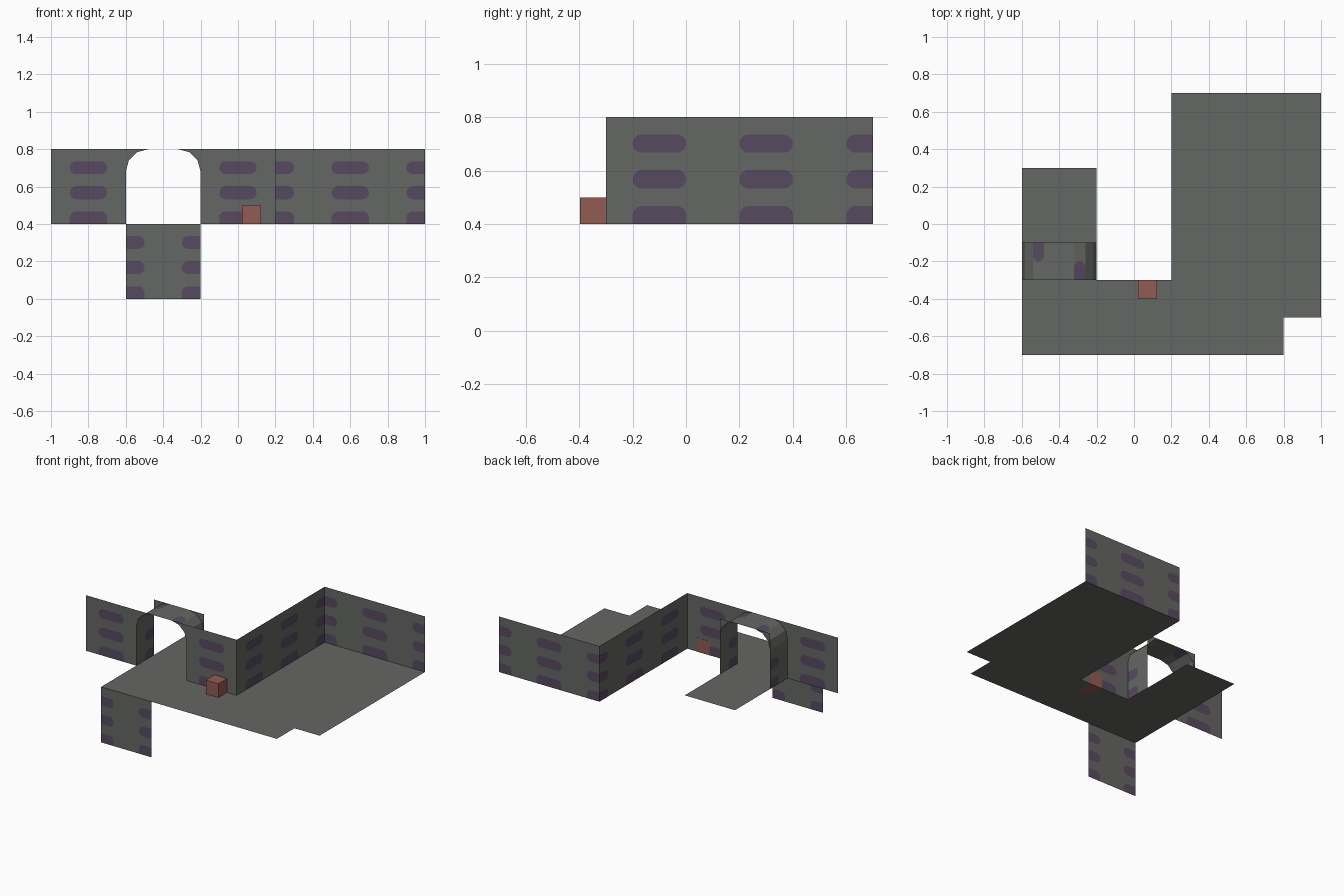
import bpy, bmesh, math
from mathutils import Vector

if "Cube" in bpy.data.objects:
    bpy.data.objects.remove(bpy.data.objects["Cube"])


def material(name, rgb):
    m = bpy.data.materials.new(name)
    m.diffuse_color = (*rgb, 1)
    m.use_nodes = True
    m.node_tree.nodes["Principled BSDF"].inputs["Base Color"].default_value = m.diffuse_color
    return m


GREY = material("stone grey", (0.130, 0.136, 0.125))
PURPLE = material("dull purple", (0.094, 0.068, 0.118))
RED = material("brick red", (0.29, 0.108, 0.088))
UP = Vector((0, 0, 1))
# Slot rows on every wall: (bottom, top, kind)
ROWS = [(0, .067, "flat"), (.067, .132, ""), (.132, .203, "round"),
        (.203, .267, ""), (.267, .335, "round"), (.335, .4, "")]


def finish(name, bm, mats=(GREY, PURPLE)):
    bmesh.ops.remove_doubles(bm, verts=bm.verts, dist=1e-5)
    me = bpy.data.meshes.new(name)
    bm.to_mesh(me)
    bm.free()
    for m in mats:
        me.materials.append(m)
    ob = bpy.data.objects.new(name, me)
    bpy.context.collection.objects.link(ob)
    return ob


def face(bm, pts, mat=0):
    f = bm.faces.new([bm.verts.new(p) for p in pts])
    f.material_index = mat


def cell(bm, at, u0, u1, v0, v1, side=".", kind=""):
    """One wall cell; L / R cells hold half a slot rounded at low / high u."""
    if side == "." or not kind:
        face(bm, [at(u0, v0), at(u1, v0), at(u1, v1), at(u0, v1)])
        return
    # Work in the L layout, and mirror it for R
    def pt(a, b):
        return at(u0 + a if side == "L" else u1 - a, v0 + b)

    def add(pts, mat):
        pts = [pt(*p) for p in pts]
        face(bm, pts if side == "L" else pts[::-1], mat)
    w, h = u1 - u0, v1 - v0
    r = h / 2
    arc = [(r - r * math.sin(math.radians(a)), h - r + r * math.cos(math.radians(a)))
           for a in range(0, 91, 18)]
    add([(0, h)] + arc[::-1], 0)
    if kind == "round":
        low = [(a, h - b) for a, b in arc][::-1]
        add([(0, 0)] + low[::-1], 0)
        add([(w, 0), (w, h)] + arc + low[1:], 1)
    else:
        add([(w, 0), (w, h)] + arc + [(0, 0)], 1)


def slots(bm, origin, udir, cols, height=.4):
    """Fill a wall with 0.1 wide columns of slot cells."""
    o, d = Vector(origin), Vector(udir)
    at = lambda u, v: o + d * u + UP * v
    for i, c in enumerate(cols):
        for v0, v1, kind in ROWS:
            if v0 < height:
                top = min(v1, height)
                cell(bm, at, i * .1, i * .1 + .1, v0, top, c, kind if top == v1 else "")


# Straight walls
for name, origin, d, cols in [
        ("front_wall_left", (-1, -.3, .4), (1, 0, 0), ".LR."),
        ("front_wall_right", (-.2, -.3, .4), (1, 0, 0), ".LR."),
        ("side_wall", (.2, -.3, .4), (0, 1, 0), ".LR..LR..L"),
        ("back_wall", (.2, .7, .4), (1, 0, 0), "R..LR..L"),
        ("lower_wall", (-.6, -.7, 0), (1, 0, 0), "R..L")]:
    bm = bmesh.new()
    slots(bm, origin, d, cols)
    finish(name, bm)

# Arched passage: one half, repeated by a half turn about its centre
arc = [Vector((-.48 - .12 * math.cos(math.radians(a)), 0,
               .68 + .12 * math.sin(math.radians(a)))) for a in (0, 30, 60, 90)]
arc.append(Vector((-.4, 0, .8)))
for half, turn in (("left", 0), ("right", 1)):
    bm = bmesh.new()
    slots(bm, (-.6, -.3, .4), (0, 1, 0), ".L", .28)
    for i, (p, q) in enumerate(zip(arc, arc[1:])):
        at = lambda u, v: p.lerp(q, v / .068) + Vector((0, u, 0))
        for u, c in ((-.3, "."), (-.2, "L")):
            cell(bm, at, u, u + .1, 0, .068, c, "round" if i == 2 else "")
    # Corner pieces closing the arch to the square wall opening, both ends
    for y in (-.3, -.1):
        face(bm, [Vector((-.6, y, .8))] + [p + Vector((0, y, 0)) for p in arc[:4]])
    if turn:
        for v in bm.verts:
            v.co.x, v.co.y = -.8 - v.co.x, -.4 - v.co.y
    finish("arch_" + half, bm)

# Floor
bm = bmesh.new()
face(bm, [(x, y, .4) for x, y in [
    (-.6, -.7), (.8, -.7), (.8, -.5), (1, -.5), (1, .7),
    (.2, .7), (.2, -.3), (-.2, -.3), (-.2, .3), (-.6, .3)]])
finish("floor", bm, (GREY,))

# Small box against the wall, its back just breaking through
bm = bmesh.new()
bmesh.ops.create_cube(bm, size=1)
bmesh.ops.scale(bm, vec=(.1, .099, .1), verts=bm.verts)
bmesh.ops.translate(bm, vec=(.072, -.348, .45), verts=bm.verts)
finish("box", bm, (RED,))
